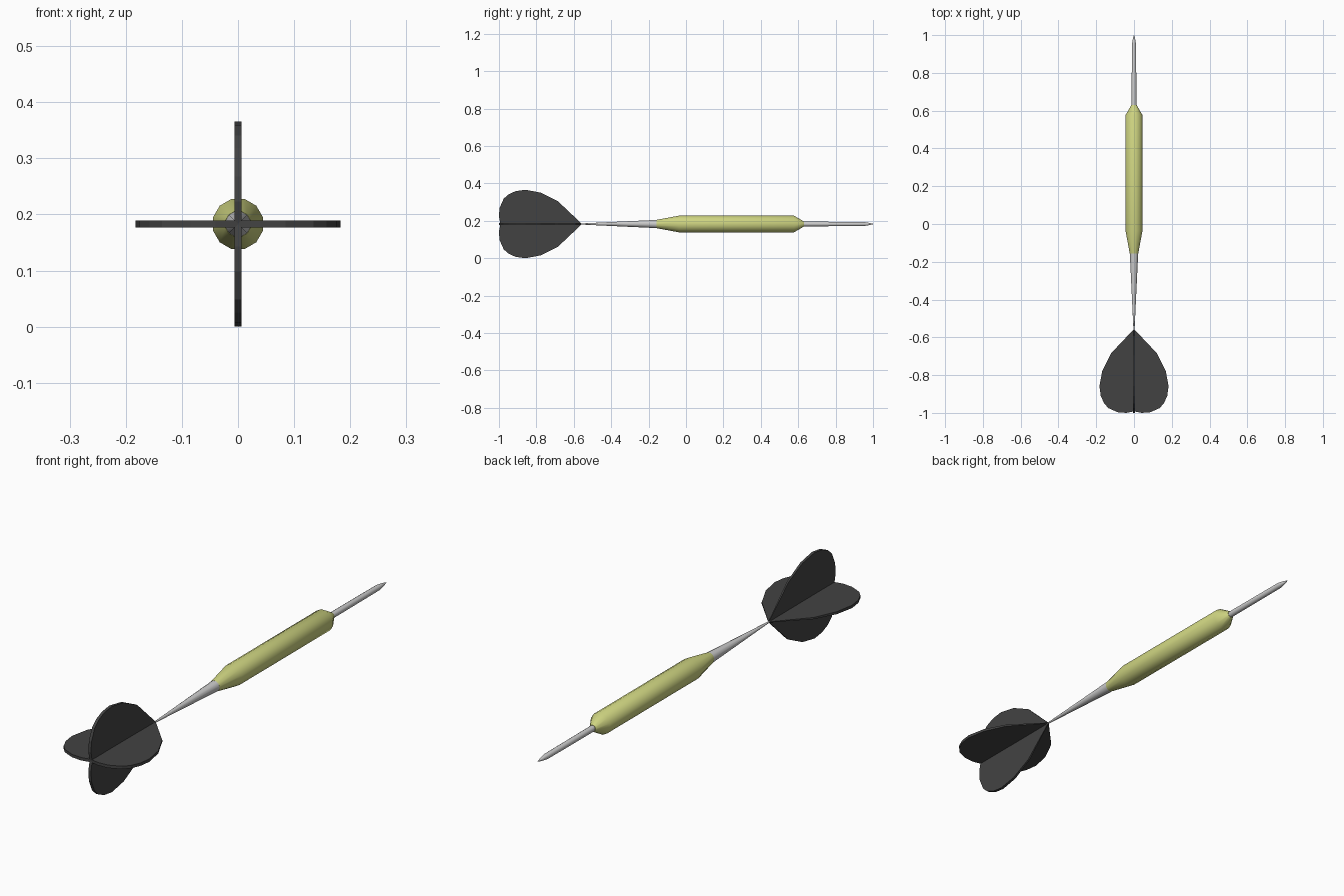
import bpy, bmesh, math

if "Cube" in bpy.data.objects:
    bpy.data.objects.remove(bpy.data.objects["Cube"])

CZ = 0.183      # height of the dart's axis
SIDES = 12


def material(name, rgb):
    m = bpy.data.materials.new(name)
    m.diffuse_color = (*rgb, 1)
    m.use_nodes = True
    m.node_tree.nodes["Principled BSDF"].inputs["Base Color"].default_value = m.diffuse_color
    return m


def finish(name, bm, mat=None, smooth=False):
    bmesh.ops.recalc_face_normals(bm, faces=bm.faces)
    me = bpy.data.meshes.new(name)
    bm.to_mesh(me)
    bm.free()
    ob = bpy.data.objects.new(name, me)
    ob.location.z = CZ
    bpy.context.collection.objects.link(ob)
    if mat:
        me.materials.append(mat)
    if smooth:
        bpy.ops.object.select_all(action='DESELECT')
        bpy.context.view_layer.objects.active = ob
        ob.select_set(True)
        bpy.ops.object.shade_smooth_by_angle(angle=math.radians(35))
    return ob


def turned(name, profile, mat=None):
    """Round part along y from (y, radius) pairs, capped at both ends."""
    bm = bmesh.new()
    rings = []
    for y, r in profile:
        r /= math.cos(math.pi / SIDES)
        angles = [2 * math.pi * (i + 0.5) / SIDES for i in range(SIDES)]
        rings.append([bm.verts.new((r * math.cos(a), y, r * math.sin(a))) for a in angles])
    for a, b in zip(rings, rings[1:]):
        for i in range(SIDES):
            j = (i + 1) % SIDES
            bm.faces.new((a[i], a[j], b[j], b[i]))
    bm.faces.new(rings[0])
    bm.faces.new(rings[-1])
    return finish(name, bm, mat, True)


def flight(name, outline, mat, turn):
    """Heart-shaped plate across the axis, thinning towards its point."""
    bm = bmesh.new()
    loop = outline + [(-r, y) for r, y in reversed(outline[1:-1])]
    layers = []
    for side in (-1, 1):
        layers.append([bm.verts.new((r, y, side * min(0.0062, 0.0015 + 0.018 * (-0.56 - y))))
                       for r, y in loop])
        bm.faces.new(layers[-1])
    n = len(loop)
    for i in range(n):
        j = (i + 1) % n
        bm.faces.new((layers[0][i], layers[0][j], layers[1][j], layers[1][i]))
    ob = finish(name, bm, mat)
    ob.rotation_euler.y = turn
    return ob


yellow = material("yellow_green", (0.62, 0.66, 0.22))
black = material("dark_flight", (0.055, 0.055, 0.055))

# Metal point, grip and tapered shaft
turned("point", [(0.60, 0.0125), (0.945, 0.0115), (0.975, 0.007), (1.0, 0.001)])
turned("barrel", [(-0.157, 0.0225), (-0.037, 0.0445), (0.577, 0.0445), (0.63, 0.014)], yellow)
turned("shaft", [(-0.60, 0.002), (-0.56, 0.003), (-0.157, 0.022)])

# Two crossed flights
half = [(0, -0.556), (0.122, -0.685), (0.168, -0.778), (0.183, -0.858), (0.176, -0.91),
        (0.158, -0.95), (0.135, -0.975), (0.085, -0.997), (0.04, -1.0), (0, -0.992)]
flight("flight_horizontal", half, black, 0)
flight("flight_vertical", half, black, math.pi / 2)
